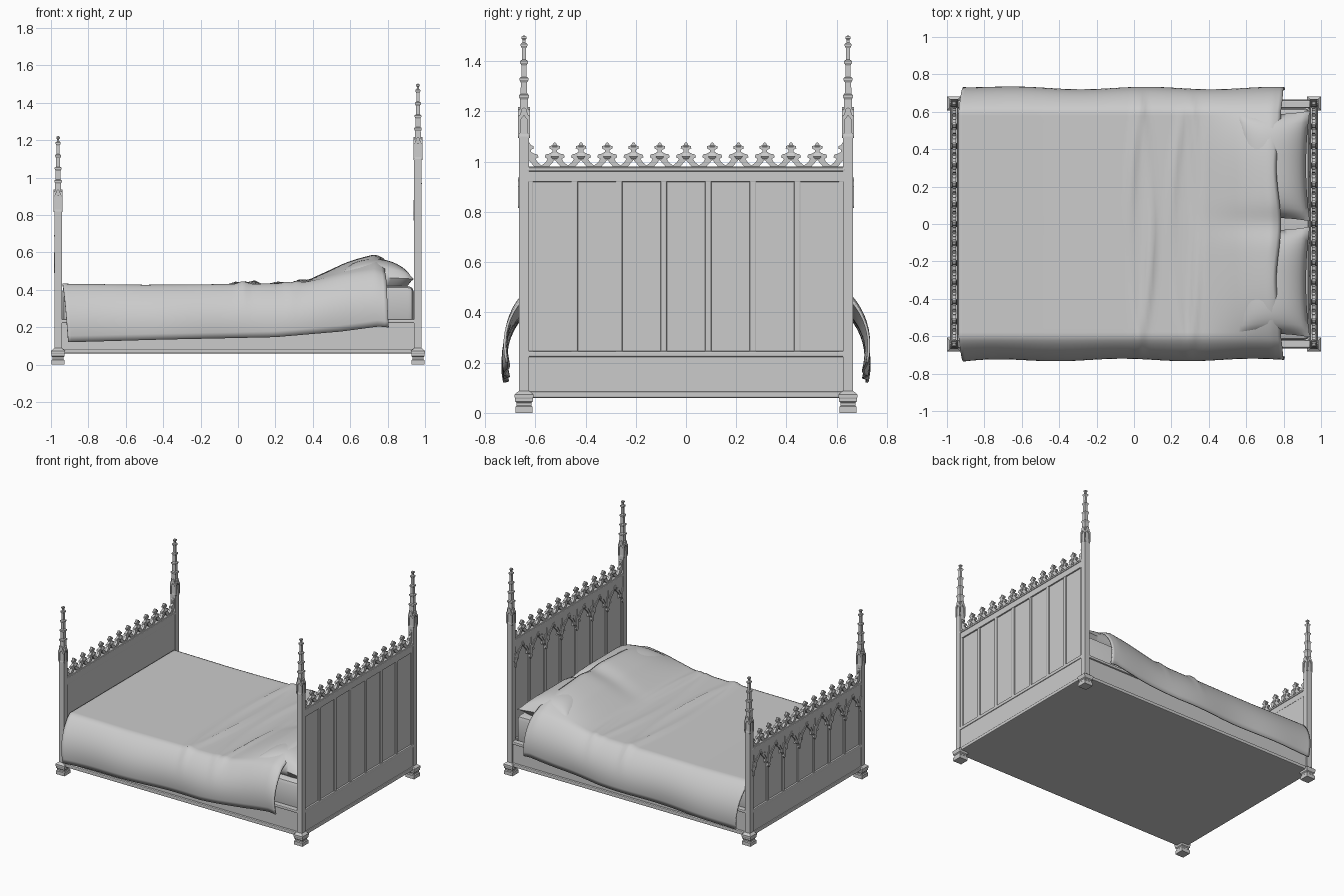
import bpy, bmesh, math
from mathutils import Matrix, Vector

if "Cube" in bpy.data.objects:
    bpy.data.objects.remove(bpy.data.objects["Cube"])


def finish(name, bm, smooth=None):
    bmesh.ops.recalc_face_normals(bm, faces=bm.faces)
    me = bpy.data.meshes.new(name)
    bm.to_mesh(me)
    bm.free()
    ob = bpy.data.objects.new(name, me)
    bpy.context.collection.objects.link(ob)
    if smooth:
        bpy.ops.object.select_all(action='DESELECT')
        ob.select_set(True)
        bpy.context.view_layer.objects.active = ob
        bpy.ops.object.shade_smooth_by_angle(angle=math.radians(smooth))
    return ob


def box(bm, x0, x1, y0, y1, z0, z1, bevel=0):
    m = Matrix.Translation(((x0 + x1) / 2, (y0 + y1) / 2, (z0 + z1) / 2)) @ Matrix.Diagonal((x1 - x0, y1 - y0, z1 - z0, 1))
    vs = bmesh.ops.create_cube(bm, size=1, matrix=m)['verts']
    if bevel:
        es = list({e for v in vs for e in v.link_edges})
        bmesh.ops.bevel(bm, geom=es, offset=bevel, segments=2, affect='EDGES', profile=0.5)


def square_lathe(bm, cx, cy, profile):
    # stacked square rings: (z, half width)
    rings = [[bm.verts.new((cx + sx * h, cy + sy * h, z)) for sx, sy in ((-1, -1), (1, -1), (1, 1), (-1, 1))]
             for z, h in profile]
    for a, b in zip(rings, rings[1:]):
        for i in range(4):
            bm.faces.new((a[i], a[(i + 1) % 4], b[(i + 1) % 4], b[i]))
    bm.faces.new(rings[0][::-1])
    bm.faces.new(rings[-1])


def plate(bm, poly, thick, mat):
    # polygon in local YZ, extruded along local X
    f = bm.faces.new([bm.verts.new(mat @ Vector((-thick / 2, y, z))) for y, z in poly])
    r = bmesh.ops.extrude_face_region(bm, geom=[f])
    d = mat.to_3x3() @ Vector((thick, 0, 0))
    bmesh.ops.translate(bm, verts=[g for g in r['geom'] if isinstance(g, bmesh.types.BMVert)], vec=d)


def both(half):
    # mirror a right-hand outline that runs bottom -> apex
    return half + [(-y, z) for y, z in reversed(half) if abs(y) > 1e-6]


PX, PY = 0.962, 0.645


def post(name, cx, cy, top):
    # moulded foot, shaft, gablets and pinnacle
    bm = bmesh.new()
    square_lathe(bm, cx, cy, [(0, .034), (.025, .034), (.03, .029), (.04, .029), (.046, .035), (.056, .035),
                              (.062, .037), (.074, .037), (.08, .03), (.088, .02), (top, .02)])
    square_lathe(bm, cx, cy, [(top, .02), (top + .01, .018), (top + .115, .015)])
    gable = [(.016, 0), (.023, .012), (.023, .085), (.017, .09), (.011, .105), (.012, .112), (0, .122),
             (-.012, .112), (-.011, .105), (-.017, .09), (-.023, .085), (-.023, .012), (-.016, 0),
             (-.014, .035), (-.014, .07), (0, .09), (.014, .07), (.014, .035)]
    for k in range(4):
        m = Matrix.Translation((cx, cy, top - .005)) @ Matrix.Rotation(k * math.pi / 2, 4, 'Z') @ Matrix.Translation((.02, 0, 0))
        plate(bm, gable, .008, m)
    z = top + .11
    spire = [(z, .016)]
    for i in range(4):
        h = .015 - .0022 * i
        c = z + .05 + i * .068
        spire += [(c - .012, h), (c - .003, h + .005), (c + .005, h + .005), (c + .01, h - .002)]
    spire += [(top + .385, .006), (top + .391, .010), (top + .398, .009), (top + .402, .003)]
    square_lathe(bm, cx, cy, spire)
    finish(name, bm)


for n, sx, top in (("head", 1, 1.1), ("foot", -1, .82)):
    for side, sy in (("front", -1), ("back", 1)):
        post(f"{n}_post_{side}", sx * PX, sy * PY, top)


def end_board(name, cx, zt, inner_plain):
    # framed board; zt = top of the top rail
    bm = bmesh.new()
    w = PY - .01
    box(bm, cx - .014, cx + .014, -w, w, .06, .225)
    box(bm, cx - .022, cx + .022, -w, w, .06, .085, .005)
    box(bm, cx - .019, cx + .019, -w, w, .222, .247, .006)
    box(bm, cx - .006, cx + (.014 if inner_plain else .006), -w, w, .22, zt - .03)
    box(bm, cx - .016, cx + .016, -w, w, zt - .06, zt, .004)
    box(bm, cx - .021, cx + .021, -w, w, zt - .018, zt - .004, .005)
    step = .1775
    for i in range(8):
        y = (i - 3.5) * step
        box(bm, cx - .014, cx + .014, y - .013, y + .013, .235, zt - .05, .005)
    finish(name, bm)

    # pointed cusped tracery on the foot-facing side
    bm = bmesh.new()
    arch = [(-.078, -.1), (-.074, -.075), (-.06, -.062), (-.042, -.06), (-.05, -.04), (-.036, -.018), (-.016, 0), (0, .025)]
    arch = arch + [(-y, z) for y, z in reversed(arch[:-1])]
    for i in range(7):
        m = Matrix.Translation((cx - .011, (i - 3) * step, zt - .1))
        plate(bm, [(-.078, .05)] + arch + [(.078, .05)], .010, m)
        rib = arch + [(y * .8, z - .014) for y, z in reversed(arch[4:-4])]
        hood = both([(.08, -.03), (.05, .012), (.02, .024), (.008, .048)])
        inner = [(y * .84, z - .012) for y, z in reversed(hood)]
        plate(bm, hood + inner, .018, m)
    for i in range(8):
        # hanging bosses where the arches meet
        m = Matrix.Translation((cx - .012, (i - 3.5) * step, zt - .15))
        plate(bm, both([(.004, -.06), (.013, -.045), (.008, -.03), (.018, -.01), (.013, .012), (.007, .05)]), .022, m)
    finish(name + "_tracery", bm)

    # cresting of ogee legs and leaf finials
    bm = bmesh.new()
    half = [(.026, 0), (.052, 0), (.052, .008), (.036, .021), (.028, .034), (.04, .041), (.036, .052), (.022, .055),
            (.010, .062), (.009, .07), (.021, .076), (.020, .085), (.010, .088), (.005, .098), (0, .1)]
    for k in range(-5, 6):
        m = Matrix.Translation((cx, k * .1045, zt - .003))
        plate(bm, both(half) + [(0, .03)], .018, m)
        square_lathe(bm, cx, k * .1045, [(zt + .028, .006), (zt + .04, .016), (zt + .05, .012), (zt + .06, .006),
                                         (zt + .072, .008), (zt + .08, .012), (zt + .088, .006), (zt + .097, .002)])
    for s in (-1, 1):
        m = Matrix.Translation((cx, s * 6 * .1045, zt - .003))
        plate(bm, [(-s * y, z) for y, z in half] + [(0, .03)], .018, m)
    finish(name + "_cresting", bm)


end_board("headboard", PX, .98, False)
end_board("footboard", -PX, .70, True)

# side rails with plinth and cap mouldings, and the underside
for side, s in (("front", -1), ("back", 1)):
    bm = bmesh.new()
    for off, z0, z1, b in ((.65, .06, .235, 0), (.665, .06, .085, .006), (.661, .222, .243, .006)):
        ys = sorted((s * .62, s * off))
        box(bm, -PX, PX, ys[0], ys[1], z0, z1, b)
    finish(f"side_rail_{side}", bm)
bm = bmesh.new()
box(bm, -.96, .96, -.64, .64, .06, .08)
finish("bed_base", bm)

# mattress
bm = bmesh.new()
box(bm, -.94, .94, -.62, .62, .2, .42, .03)
finish("mattress", bm, 40)

# pillows: puffed squares with pulled-in sides
N = 20
for side, s in (("front", -1), ("back", 1)):
    bm = bmesh.new()
    for sg in (1, -1):
        g = []
        for i in range(N + 1):
            row = []
            for j in range(N + 1):
                u, v = 2 * i / N - 1, 2 * j / N - 1
                h = .098 * (max(0, 1 - u * u) ** .55) * (max(0, 1 - v ** 4) ** .6)
                x = .74 + .2 * u * (1 - .1 * (1 - v * v))
                y = s * (.31 + .295 * v * (1 - .06 * (1 - u * u)))
                row.append(bm.verts.new((x, y, .468 + sg * h - .01 * u)))
            g.append(row)
        for i in range(N):
            for j in range(N):
                bm.faces.new((g[i][j], g[i + 1][j], g[i + 1][j + 1], g[i][j + 1]))
    bmesh.ops.remove_doubles(bm, verts=bm.verts, dist=.0005)
    finish(f"pillow_{side}", bm, 60)


def interp(pts, x):
    for (a, p), (b, q) in zip(pts, pts[1:]):
        if x <= b:
            return p + (q - p) * max(0, (x - a) / (b - a))
    return pts[-1][1]


TOP = [(-.94, .428), (-.5, .422), (0, .426), (.3, .43), (.38, .45), (.5, .505), (.57, .538), (.64, .562), (.74, .588), (.79, .575)]
LOW = [(-.93, .12), (-.4, .135), (.2, .148), (.55, .178), (.83, .215)]


def blanket_point(u, t):
    # flat top, hanging flared sides, raised over the pillows, a few wrinkles
    a, s = abs(t), (1 if t >= 0 else -1)
    w = max(0, (a - .7) / .3)
    edge = .772 + .012 * math.cos(9 * t) + .045 * w
    x = -.938 + (edge + .938) * u + .03 * w * (1 - u) ** 8
    y = min(a, .7) / .7 * .6
    zt = interp(TOP, x)
    zt -= max(0, zt - .43) * (.5 * (y / .6) ** 4 + .12 * math.exp(-(y / .08) ** 2))
    for c, amp, k in ((-.02, .014, .08), (.09, .018, -.1), (.2, .011, .12), (.34, .014, -.06)):
        zt += amp * math.exp(-((x - c - k * t * t) / .022) ** 2) * (.6 + .4 * math.sin(5 * t + 30 * c)) * (1 - w)
    z = zt + (interp(LOW, x) - zt) * w ** 1.35
    y += .122 * math.sin(w * math.pi * .62) + w * (.008 * math.sin(9 * x + s) + .012 * (1 - u) ** 10)
    return x, s * y, z - .012 * max(0, (u - .97) / .03)


bm = bmesh.new()
NU, NV = 90, 80
g = [[bm.verts.new(blanket_point(i / NU, 2 * j / NV - 1)) for j in range(NV + 1)] for i in range(NU + 1)]
for i in range(NU):
    for j in range(NV):
        bm.faces.new((g[i][j], g[i + 1][j], g[i + 1][j + 1], g[i][j + 1]))
blanket = finish("blanket", bm, 60)
sol = blanket.modifiers.new("thickness", 'SOLIDIFY')
sol.thickness = .01
sol.offset = 0
